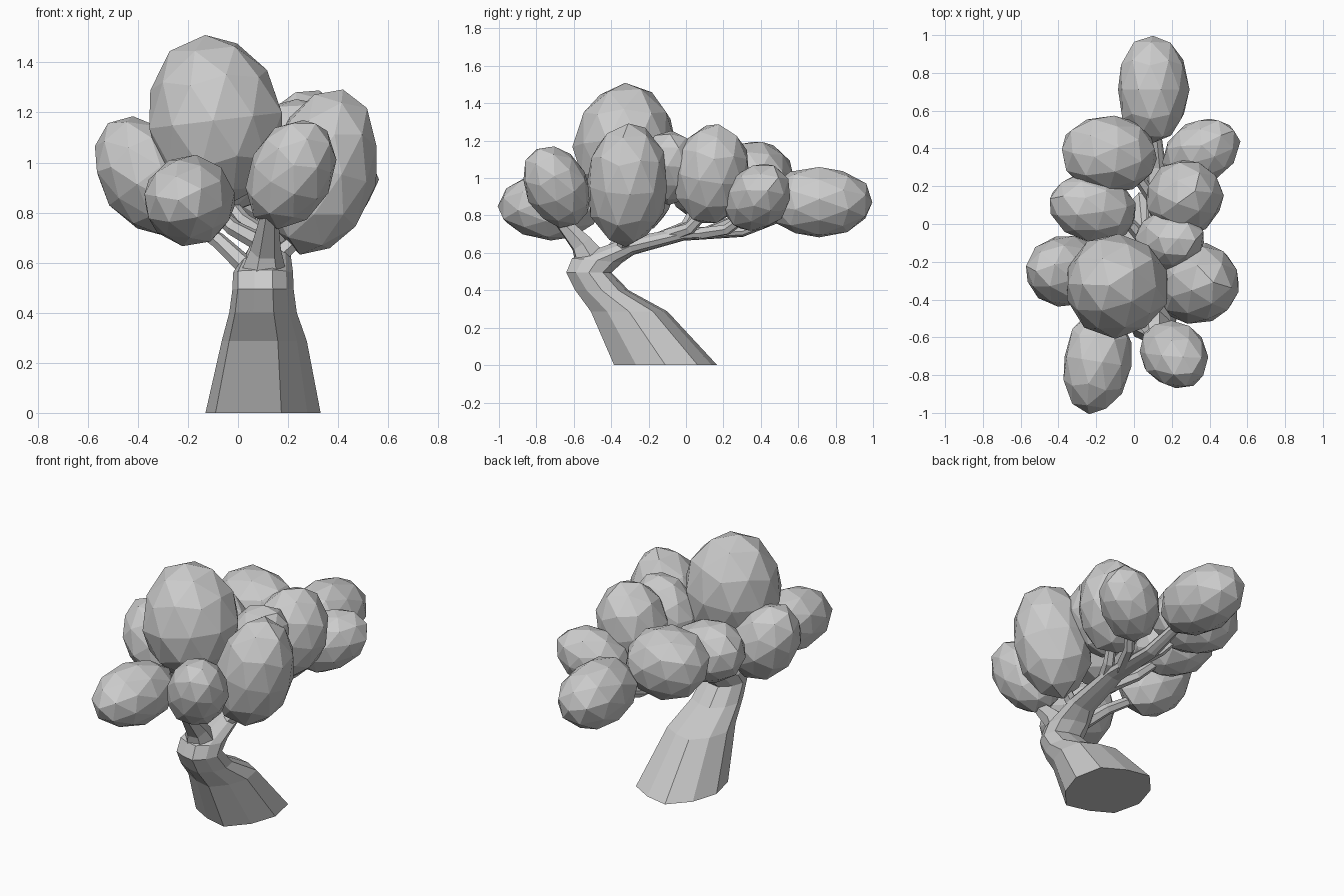
import bpy, bmesh, math, random
from mathutils import Vector, Matrix

if "Cube" in bpy.data.objects:
    bpy.data.objects.remove(bpy.data.objects["Cube"])

random.seed(4)


def finish(bm, name):
    bmesh.ops.recalc_face_normals(bm, faces=bm.faces)
    me = bpy.data.meshes.new(name)
    bm.to_mesh(me)
    bm.free()
    ob = bpy.data.objects.new(name, me)
    bpy.context.collection.objects.link(ob)
    return ob


def loft(name, rings, sides, flute=None):
    """Skin rings of (centre, radius x, radius y, tilt matrix) into a closed tube."""
    bm = bmesh.new()
    loops = []
    for c, rx, ry, rot in rings:
        loop = []
        for i in range(sides):
            a = 2 * math.pi * i / sides
            f = flute[i] if flute else 1
            p = rot @ Vector((rx * f * math.cos(a), ry * f * math.sin(a), 0))
            loop.append(bm.verts.new(Vector(c) + p))
        loops.append(loop)
    for lo, hi in zip(loops, loops[1:]):
        for i in range(sides):
            j = (i + 1) % sides
            bm.faces.new((lo[i], lo[j], hi[j], hi[i]))
    bm.faces.new(loops[0][::-1])
    bm.faces.new(loops[-1])
    return finish(bm, name)


def branch(name, pts, r0, r1):
    """Tapered limb along a short path."""
    pts = [Vector(p) for p in pts]
    rings = []
    for i, p in enumerate(pts):
        d = pts[min(i + 1, len(pts) - 1)] - pts[max(i - 1, 0)]
        r = r0 + (r1 - r0) * i / (len(pts) - 1)
        rings.append((p, r, r, d.to_track_quat('Z', 'Y').to_matrix()))
    return loft(name, rings, 6)


def leaf_clump(name, centre, axis, long, wide):
    """Irregularly faceted ellipsoid, long along its axis."""
    bm = bmesh.new()
    bmesh.ops.create_icosphere(bm, subdivisions=2, radius=1)
    spin = Matrix.Rotation(random.uniform(0, 6.28), 3, 'Z')
    rot = Vector(axis).to_track_quat('Z', 'Y').to_matrix()
    for v in bm.verts:
        p = spin @ v.co * random.uniform(0.98, 1.04)
        v.co = Vector(centre) + rot @ Vector((p.x * wide, p.y * wide, p.z * long))
    bmesh.ops.dissolve_limit(bm, angle_limit=math.radians(13), verts=bm.verts, edges=bm.edges)
    return finish(bm, name)


def tilt(deg):
    return Matrix.Rotation(math.radians(deg), 3, 'X')


# Leaning trunk that bends back into the main limb
trunk = [((0.10, -0.11, 0.00), 0.23, 0.28, tilt(0)),
         ((0.105, -0.305, 0.287), 0.17, 0.208, tilt(0)),
         ((0.10, -0.45, 0.40), 0.135, 0.145, tilt(0)),
         ((0.10, -0.52, 0.495), 0.122, 0.123, tilt(0)),
         ((0.10, -0.475, 0.56), 0.120, 0.137, tilt(-5)),
         ((0.12, -0.30, 0.635), 0.09, 0.05, tilt(-65)),
         ((0.13, -0.02, 0.70), 0.065, 0.036, tilt(-80)),
         ((0.12, 0.30, 0.715), 0.05, 0.03, tilt(-80)),
         ((0.10, 0.58, 0.82), 0.03, 0.025, tilt(-70))]
loft("trunk", trunk, 10, [1, 1.05, 0.93, 1.04, 0.97, 1.0, 1.02, 0.9, 1.03, 0.95])

# Side branches
branch("front_branch", [(0.10, -0.50, 0.54), (0.11, -0.56, 0.65), (0.13, -0.73, 0.84)], 0.10, 0.025)
branch("left_branch", [(0.05, -0.42, 0.57), (-0.08, -0.34, 0.69), (-0.28, -0.27, 0.82)], 0.04, 0.025)
branch("right_branch", [(0.15, -0.34, 0.62), (0.22, -0.32, 0.68), (0.28, -0.32, 0.78)], 0.04, 0.025)
branch("mid_right_branch", [(0.14, -0.10, 0.69), (0.20, 0.02, 0.73), (0.26, 0.13, 0.85)], 0.04, 0.025)
branch("mid_left_branch", [(0.11, -0.15, 0.67), (-0.02, 0.0, 0.74), (-0.18, 0.08, 0.90)], 0.04, 0.025)
branch("back_right_branch", [(0.14, 0.05, 0.70), (0.22, 0.22, 0.725), (0.32, 0.35, 0.82)], 0.035, 0.025)
branch("back_left_branch", [(0.11, 0.12, 0.71), (0.02, 0.25, 0.77), (-0.10, 0.36, 0.92)], 0.035, 0.025)

# Foliage: name, centre, long axis, long radius, wide radius
for args in [
    ("back", (0.10, 0.712, 0.87), (0, 1, 0), 0.287, 0.188),
    ("back_left", (-0.13, 0.37, 0.99), (-1, 0.1, 0.2), 0.26, 0.208),
    ("back_right", (0.352, 0.38, 0.897), (0.7, 0.45, 0.42), 0.230, 0.168),
    ("mid_right", (0.265, 0.135, 1.02), (0.22, 0.15, 1), 0.272, 0.202),
    ("centre", (0.19, -0.085, 1.055), (0.6, 0, 0.8), 0.218, 0.163),
    ("mid_left", (-0.215, 0.083, 0.975), (-0.9, 0.2, 0.3), 0.24, 0.182),
    ("left", (-0.36, -0.25, 0.945), (-0.6, 0, 0.8), 0.258, 0.188),
    ("top", (-0.09, -0.325, 1.168), (-0.12, 0, 1), 0.338, 0.273),
    ("right", (0.335, -0.315, 0.968), (0.26, 0.02, 1), 0.335, 0.218),
    ("front_left", (-0.195, -0.727, 0.85), (-0.15, -0.97, 0.0), 0.275, 0.18),
    ("front_right", (0.21, -0.69, 0.955), (0.42, -0.42, 0.85), 0.238, 0.17),
]:
    leaf_clump(args[0] + "_foliage", *args[1:])
